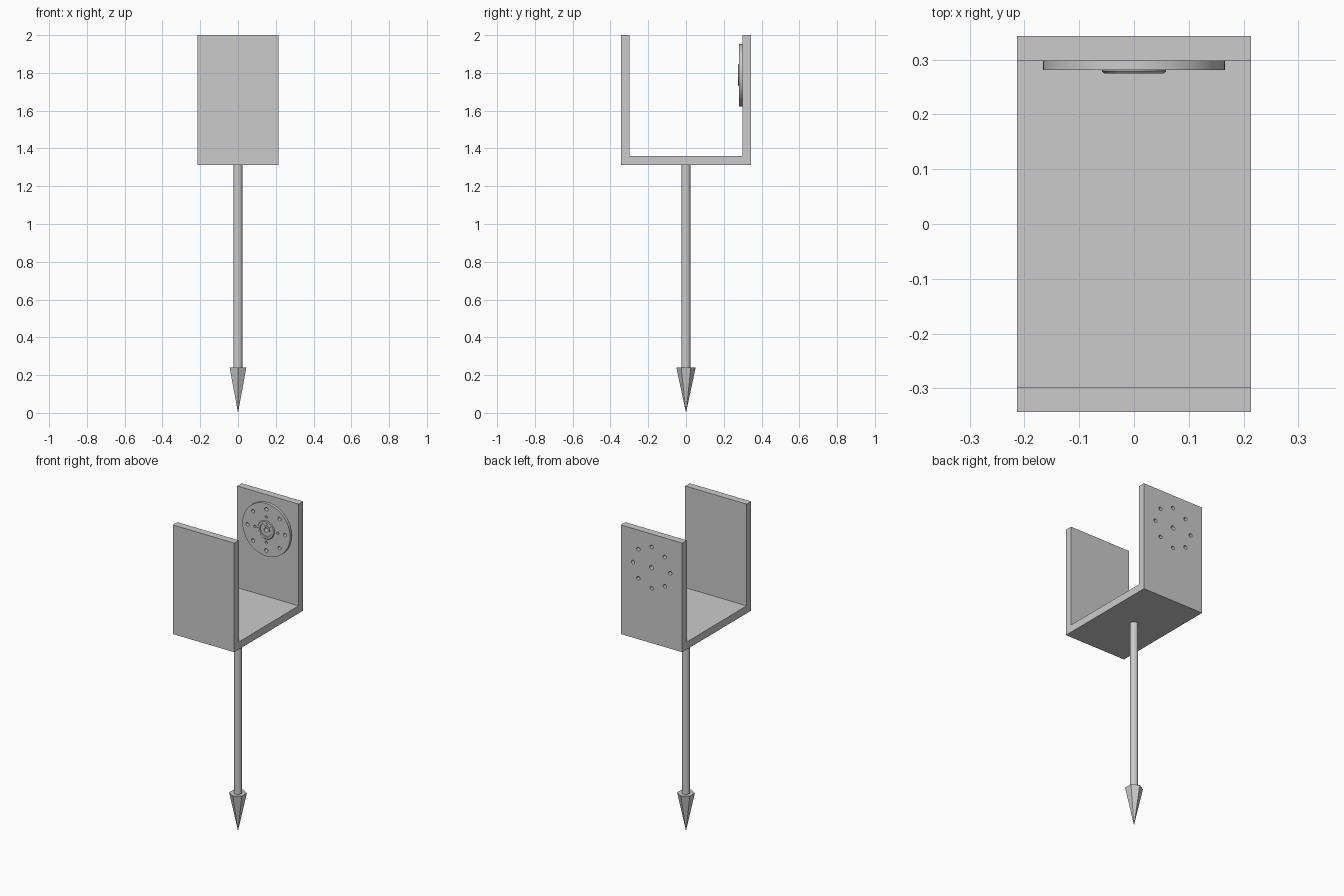
import bpy, bmesh, math
from mathutils import Matrix, Vector

if "Cube" in bpy.data.objects:
    bpy.data.objects.remove(bpy.data.objects["Cube"], do_unlink=True)

GREY = (0.6, 0.6, 0.6, 1)
metal = bpy.data.materials.new("plain grey metal")
metal.use_nodes = True
metal.diffuse_color = GREY
metal.node_tree.nodes["Principled BSDF"].inputs["Base Color"].default_value = GREY

HUB_Z = 1.788
HALF_WIDTH, OUTER, INNER = 0.214, 0.343, 0.298
BASE, FLOOR, TOP = 1.313, 1.36, 2.0


def finish(name, bm, smooth=False):
    bmesh.ops.recalc_face_normals(bm, faces=bm.faces[:])
    mesh = bpy.data.meshes.new(name)
    bm.to_mesh(mesh)
    bm.free()
    mesh.materials.append(metal)
    obj = bpy.data.objects.new(name, mesh)
    bpy.context.collection.objects.link(obj)
    if smooth:
        bpy.ops.object.select_all(action="DESELECT")
        obj.select_set(True)
        bpy.context.view_layer.objects.active = obj
        bpy.ops.object.shade_smooth_by_angle(angle=math.radians(30))
    return obj


def add_cone(bm, sides, r1, r2, depth, matrix):
    bmesh.ops.create_cone(bm, cap_ends=True, segments=sides, radius1=r1,
                          radius2=r2, depth=depth, matrix=matrix)


def lathe_y(name, profile, sides=64):
    """Revolve (radius, y) points around the horizontal hub axis."""
    bm = bmesh.new()
    verts = [bm.verts.new((r, y, HUB_Z)) for r, y in profile]
    edges = [bm.edges.new(pair) for pair in zip(verts, verts[1:])]
    bmesh.ops.spin(bm, geom=verts + edges, cent=(0, 0, HUB_Z), axis=(0, 1, 0),
                   angle=math.tau, steps=sides)
    bmesh.ops.remove_doubles(bm, verts=bm.verts[:], dist=1e-5)
    return finish(name, bm, smooth=True)


def drill(obj, cutter):
    cut = obj.modifiers.new("holes", "BOOLEAN")
    cut.operation = "DIFFERENCE"
    cut.solver = "EXACT"
    cut.object = cutter


# U-shaped bracket: side profile extruded across the width
bm = bmesh.new()
outline = [(-OUTER, BASE), (OUTER, BASE), (OUTER, TOP), (INNER, TOP),
           (INNER, FLOOR), (-INNER, FLOOR), (-INNER, TOP), (-OUTER, TOP)]
face = bm.faces.new([bm.verts.new((-HALF_WIDTH, y, z)) for y, z in outline])
side = bmesh.ops.extrude_face_region(bm, geom=[face])
bmesh.ops.translate(bm, vec=(2 * HALF_WIDTH, 0, 0),
                    verts=[v for v in side["geom"] if isinstance(v, bmesh.types.BMVert)])
bracket = finish("bracket", bm)

# Mounting disc on the inside of the back wall
disc = lathe_y("mounting_disc", [(0, INNER), (0.166, INNER), (0.166, 0.281), (0, 0.281)])

# Raised hub ring with a chamfered rim and an open centre
lathe_y("hub_ring", [(0.04, 0.284), (0.058, 0.284), (0.058, 0.279), (0.054, 0.275),
                     (0.042, 0.275), (0.04, 0.277), (0.04, 0.284)])
lathe_y("hub_collar", [(0.014, 0.283), (0.026, 0.283), (0.026, 0.278),
                       (0.014, 0.278), (0.014, 0.283)], 32)

# Hidden cutter: ring of bolt holes, centre hole and small inner holes
turn = Matrix.Rotation(math.pi / 2, 4, "X")
bm = bmesh.new()
rings = [(1, 0, 0.014, 0.2), (8, 0.13, 0.0115, 0.2), (4, 0.08, 0.008, 0.1)]
for count, radius, hole, depth in rings:
    for i in range(count):
        a = math.tau * i / count
        spot = Vector((radius * math.cos(a), 0.22 + depth / 2, HUB_Z + radius * math.sin(a)))
        if count == 4:
            spot.y = 0.242
        add_cone(bm, 16, hole, hole, depth, Matrix.Translation(spot) @ turn)
cutter = finish("hole_cutter", bm)
cutter.hide_render = True
cutter.hide_viewport = True
cutter.display_type = "WIRE"
drill(bracket, cutter)
drill(disc, cutter)

# Round ground stake
bm = bmesh.new()
STAKE_LOW = 0.235
add_cone(bm, 32, 0.024, 0.024, BASE - STAKE_LOW,
         Matrix.Translation((0, 0, (BASE + STAKE_LOW) / 2)))
finish("stake_rod", bm, smooth=True)

# Six-sided pointed tip
bm = bmesh.new()
TIP_HEIGHT = 0.24
add_cone(bm, 6, 0, 0.051, TIP_HEIGHT, Matrix.Translation((0, 0, TIP_HEIGHT / 2)))
tip = finish("stake_tip", bm)
ys = [abs(v.co.y) for v in tip.data.vertices]
if max(ys) < 0.05:
    tip.data.transform(Matrix.Rotation(math.pi / 6, 4, "Z"))
